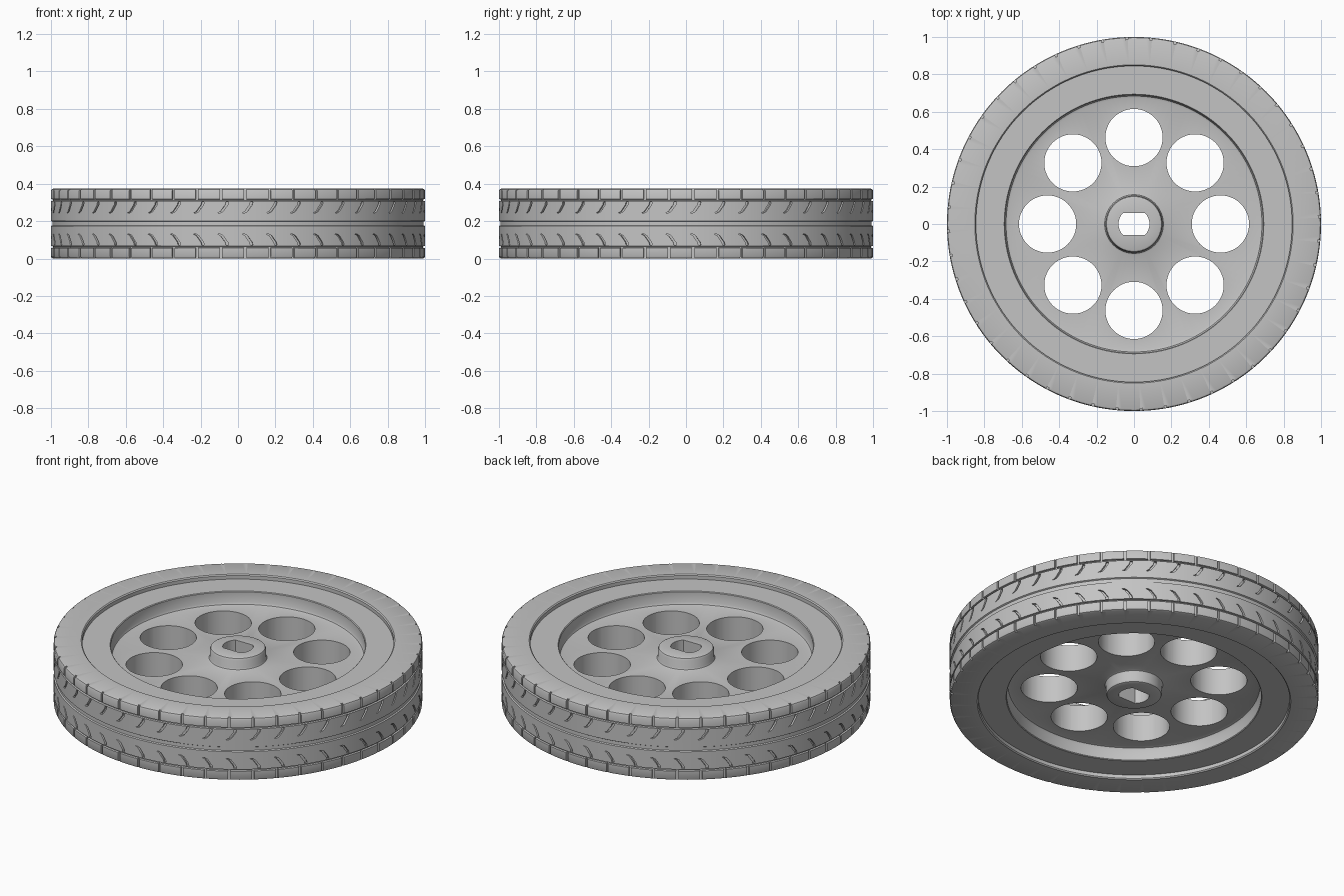
import bpy, bmesh, math

cube = bpy.data.objects.get("Cube")
if cube:
    bpy.data.objects.remove(cube, do_unlink=True)

H = 0.374           # wheel thickness
MID = H / 2
PITCHES = 48        # tread repeats around the tyre

grey = bpy.data.materials.new("plain grey")
grey.use_nodes = True
grey.diffuse_color = (0.55, 0.55, 0.55, 1)
grey.node_tree.nodes["Principled BSDF"].inputs["Base Color"].default_value = grey.diffuse_color


def make_object(name, bm):
    bmesh.ops.recalc_face_normals(bm, faces=bm.faces)
    mesh = bpy.data.meshes.new(name)
    bm.to_mesh(mesh)
    bm.free()
    mesh.materials.append(grey)
    obj = bpy.data.objects.new(name, mesh)
    bpy.context.collection.objects.link(obj)
    return obj


def lathe(name, half, segments):
    """Spin a closed section: half lists (radius, height above the middle)."""
    section = half + [(r, -h) for r, h in reversed(half)]
    bm = bmesh.new()
    rings = []
    for i in range(segments):
        a = math.tau * i / segments
        rings.append([bm.verts.new((r * math.cos(a), r * math.sin(a), MID + h))
                      for r, h in section])
    n = len(section)
    for i in range(segments):
        p, q = rings[i], rings[(i + 1) % segments]
        for j in range(n):
            k = (j + 1) % n
            bm.faces.new((p[j], q[j], q[k], p[k]))
    return make_object(name, bm)


def prism(bm, outline, z0, z1):
    low = [bm.verts.new((x, y, z0)) for x, y in outline]
    high = [bm.verts.new((x, y, z1)) for x, y in outline]
    n = len(outline)
    bm.faces.new(low)
    bm.faces.new(high)
    for i in range(n):
        k = (i + 1) % n
        bm.faces.new((low[i], low[k], high[k], high[i]))


def groove(bm, path, width, depth):
    """Cut a thin channel in the tread along a path of (angle, height)."""
    rows = []
    for a, h in path:
        row = []
        for r, s in ((1 - depth, -1), (1.03, -1), (1.03, 1), (1 - depth, 1)):
            b = a + s * width / 2
            row.append(bm.verts.new((r * math.cos(b), r * math.sin(b), MID + h)))
        rows.append(row)
    for p, q in zip(rows, rows[1:]):
        for i in range(4):
            k = (i + 1) % 4
            bm.faces.new((p[i], p[k], q[k], q[i]))
    bm.faces.new(rows[0])
    bm.faces.new(rows[-1])


def carve(obj, cutter):
    mod = obj.modifiers.new("cut", "BOOLEAN")
    mod.operation = "DIFFERENCE"
    mod.solver = "EXACT"
    mod.object = cutter
    cutter.hide_render = True
    bpy.ops.object.select_all(action="DESELECT")
    bpy.context.view_layer.objects.active = obj
    obj.select_set(True)
    bpy.ops.object.modifier_apply(modifier=mod.name)
    bpy.data.objects.remove(cutter, do_unlink=True)
    bpy.ops.object.shade_smooth_by_angle(angle=math.radians(30))


# Tyre with rounded shoulders and three ring grooves
tyre = lathe("tyre", [
    (0.845, MID - 0.006), (0.851, MID), (0.988, MID), (0.996, MID - 0.004), (1, MID - 0.012),
    (1, 0.131), (0.99, 0.129), (0.99, 0.122), (1, 0.12),
    (1, 0.014), (0.993, 0.01)], 192)

# Shoulder notches and hooked slanted tread grooves
bm = bmesh.new()
for i in range(PITCHES):
    a = math.tau * (i + 0.3) / PITCHES
    for side in (1, -1):
        groove(bm, [(a, side * 0.125), (a, side * 0.21)], 0.012, 0.014)
        groove(bm, [(a + 0.034, side * 0.116), (a + 0.03, side * 0.1),
                    (a + 0.004, side * 0.064), (a - 0.012, side * 0.056)], 0.014, 0.013)
carve(tyre, make_object("tread_cutter", bm))

# Wheel: hub, recessed web and flat rim
RIM, WEB, HUB = MID - 0.027, 0.08, 0.151
wheel = lathe("wheel", [
    (0.03, HUB), (0.138, HUB), (0.147, HUB - 0.004), (0.152, HUB - 0.014),
    (0.153, WEB + 0.012), (0.157, WEB + 0.004), (0.165, WEB),
    (0.672, WEB), (0.684, WEB + 0.004), (0.69, WEB + 0.015),
    (0.69, RIM - 0.004), (0.694, RIM), (0.848, RIM)], 128)

# Eight round holes and a shaft hole with two flats
bm = bmesh.new()
for i in range(8):
    a = math.tau * i / 8
    cx, cy = 0.462 * math.cos(a), 0.462 * math.sin(a)
    prism(bm, [(cx + 0.153 * math.cos(math.tau * k / 48),
                cy + 0.153 * math.sin(math.tau * k / 48)) for k in range(48)], -0.1, H + 0.1)
arc = [math.radians(46 * k / 6) for k in range(-6, 7)]
prism(bm, [(0.083 * math.cos(t + turn), 0.083 * math.sin(t + turn))
           for turn in (0, math.pi) for t in arc], -0.1, H + 0.1)
carve(wheel, make_object("hole_cutter", bm))
